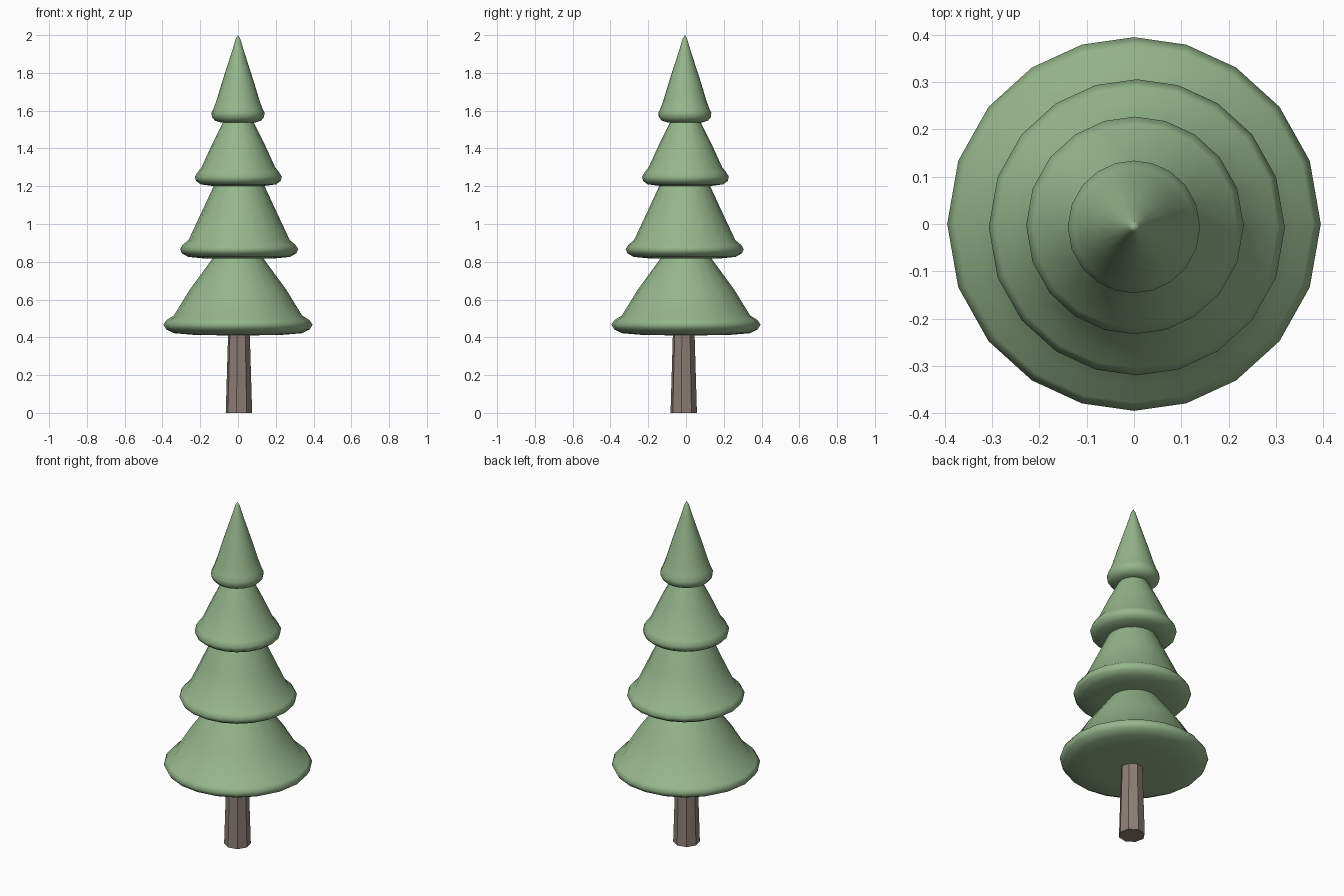
import bpy, bmesh, math

if "Cube" in bpy.data.objects:
    bpy.data.objects.remove(bpy.data.objects["Cube"])


def material(name, color):
    m = bpy.data.materials.new(name)
    m.diffuse_color = color
    m.use_nodes = True
    m.node_tree.nodes["Principled BSDF"].inputs["Base Color"].default_value = m.diffuse_color
    return m


def revolve(name, profile, angles, center, mat, smooth):
    """Spin (radius, z) points through the given angles; zero radius makes a pole."""
    bm = bmesh.new()
    rings = []
    for r, z in profile:
        if r == 0:
            rings.append([bm.verts.new((center[0], center[1], z))])
        else:
            rings.append([bm.verts.new((center[0] + r * math.cos(a),
                                        center[1] + r * math.sin(a), z)) for a in angles])
    n = len(angles)
    for lo, hi in zip(rings, rings[1:]):
        for i in range(n):
            j = (i + 1) % n
            if len(lo) == 1:
                bm.faces.new((lo[0], hi[j], hi[i]))
            elif len(hi) == 1:
                bm.faces.new((lo[i], lo[j], hi[0]))
            else:
                bm.faces.new((lo[i], lo[j], hi[j], hi[i]))
    bmesh.ops.recalc_face_normals(bm, faces=bm.faces[:])
    me = bpy.data.meshes.new(name)
    bm.to_mesh(me)
    bm.free()
    ob = bpy.data.objects.new(name, me)
    bpy.context.collection.objects.link(ob)
    me.materials.append(mat)
    if smooth:
        bpy.ops.object.select_all(action='DESELECT')
        ob.select_set(True)
        bpy.context.view_layer.objects.active = ob
        bpy.ops.object.shade_smooth_by_angle(angle=math.radians(65))
    return ob


green = material("foliage", (0.30, 0.47, 0.26, 1))
brown = material("bark", (0.27, 0.21, 0.18, 1))

# Slightly uneven 20-sided rings for the foliage
ring20 = [math.radians(18 * i + 3 * math.sin(math.radians(36 * i))) for i in range(20)]

# Foliage tiers: center offset, and profile from underside to top
tiers = {
    "bottom_tier": ((0, 0), [(0, .41), (.22, .412), (.34, .422), (.38, .442), (.395, .468),
                             (.378, .492), (.34, .515), (.257, .65), (.14, .81), (.11, .85), (0, .86)]),
    "lower_middle_tier": ((.006, -.007), [(0, .815), (.18, .817), (.27, .826), (.303, .845), (.313, .867),
                                          (.298, .89), (.268, .915), (.20, 1.06), (.135, 1.20), (.11, 1.25), (0, 1.26)]),
    "upper_middle_tier": ((.002, -.003), [(0, 1.20), (.14, 1.202), (.20, 1.21), (.224, 1.228), (.23, 1.25),
                                          (.215, 1.275), (.195, 1.30), (.14, 1.42), (.08, 1.54), (.06, 1.58), (0, 1.59)]),
    "top_tier": ((0, -.006), [(0, 1.535), (.09, 1.537), (.122, 1.547), (.138, 1.567), (.14, 1.59),
                              (.128, 1.615), (.112, 1.66), (.085, 1.75), (.03, 1.92), (.012, 1.98), (0, 2.0)]),
}
for name, (center, profile) in tiers.items():
    revolve(name, profile, ring20, center, green, True)

# Tapered eight-sided trunk
ring8 = [math.radians(45 * i - 10) for i in range(8)]
revolve("trunk", [(0, 0), (.071, 0), (.058, .43), (0, .43)], ring8, (.005, -.012), brown, False)
